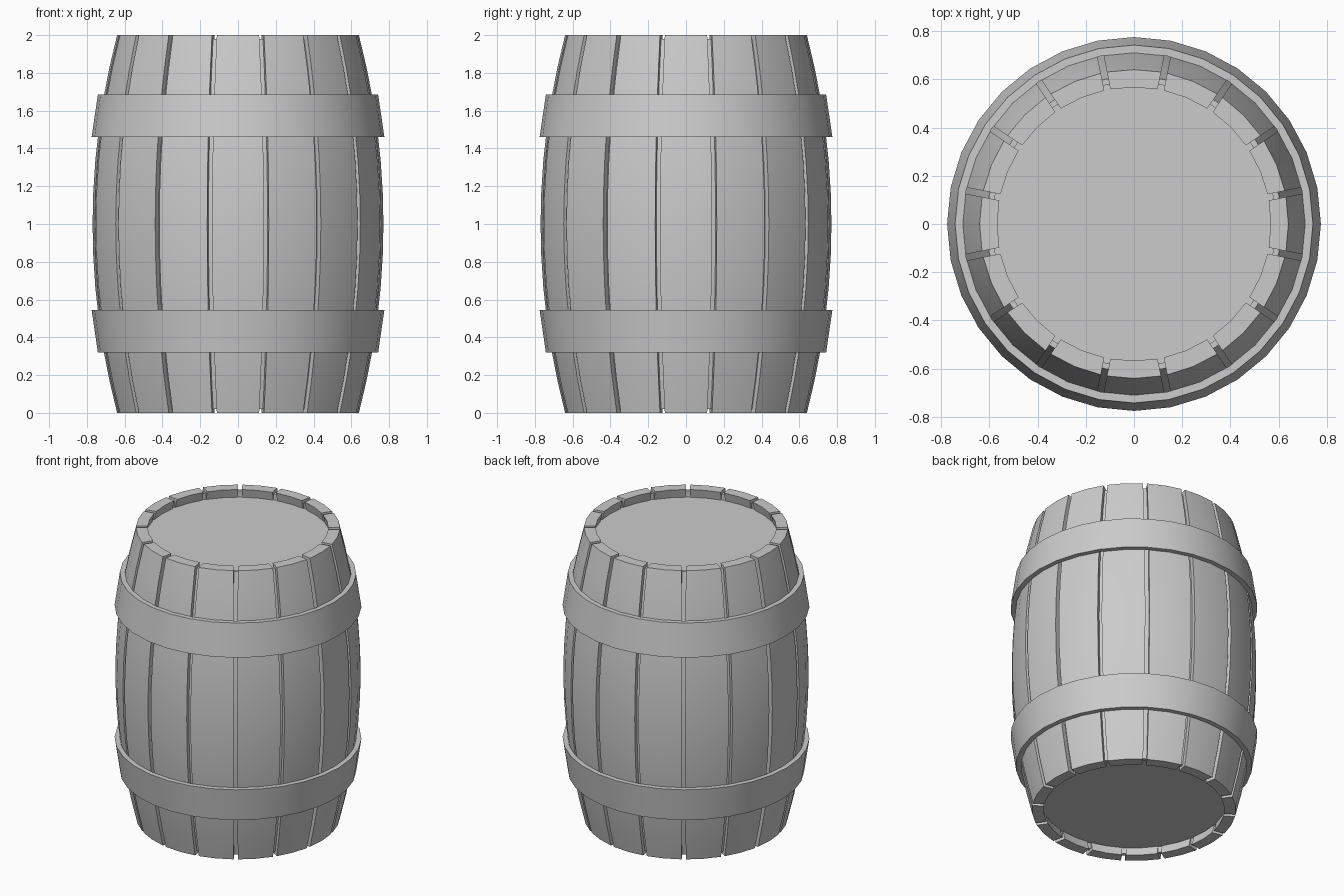
import bpy, bmesh
from math import sin, cos, pi, asin, radians

if "Cube" in bpy.data.objects:
    bpy.data.objects.remove(bpy.data.objects["Cube"])

STAVES = 16
SIDES = 32
RINGS = 12
GAP = 0.026


def bulge(z):
    """Outer barrel radius at height z."""
    return 0.77 - 0.13 * (z - 1) ** 2


def finish(name, bm):
    bmesh.ops.remove_doubles(bm, verts=bm.verts, dist=1e-5)
    bmesh.ops.recalc_face_normals(bm, faces=bm.faces)
    mesh = bpy.data.meshes.new(name)
    bm.to_mesh(mesh)
    bm.free()
    ob = bpy.data.objects.new(name, mesh)
    bpy.context.collection.objects.link(ob)
    bpy.ops.object.select_all(action='DESELECT')
    bpy.context.view_layer.objects.active = ob
    ob.select_set(True)
    bpy.ops.object.shade_smooth_by_angle(angle=radians(30))
    return ob


def lathe(name, profile, closed):
    """Spin an (r, z) profile around the z axis."""
    bm = bmesh.new()
    vs = [bm.verts.new((r, 0, z)) for r, z in profile]
    pairs = list(zip(vs, vs[1:])) + ([(vs[-1], vs[0])] if closed else [])
    es = [bm.edges.new(p) for p in pairs]
    bmesh.ops.spin(bm, geom=vs + es, cent=(0, 0, 0), axis=(0, 0, 1),
                   angle=2 * pi, steps=SIDES, use_duplicate=False)
    return finish(name, bm)


# Staves: curved planks with narrow gaps between them
bm = bmesh.new()
for s in range(STAVES):
    mid = 2 * pi * s / STAVES
    rings = []
    for i in range(RINGS + 1):
        z = 2 * i / RINGS
        ring = []
        for r, order in ((bulge(z), (-1, 0, 1)), (bulge(z) - 0.073, (1, 0, -1))):
            half = pi / STAVES - asin(GAP / 2 / r)
            for k in order:
                a = mid + k * half
                ring.append(bm.verts.new((r * cos(a), r * sin(a), z)))
        rings.append(ring)
    for lo, hi in zip(rings, rings[1:]):
        for j in range(6):
            k = (j + 1) % 6
            bm.faces.new((lo[j], lo[k], hi[k], hi[j]))
    for ring in (rings[0], rings[-1]):
        bm.faces.new((ring[0], ring[1], ring[4], ring[5]))
        bm.faces.new((ring[1], ring[2], ring[3], ring[4]))
finish("staves", bm)

# Inner body: seals the gaps and carries the two recessed lids
zs = [0.02 + 1.96 * i / RINGS for i in range(RINGS + 1)]
wall = [(bulge(z) - 0.033, z) for z in zs]
rim = bulge(0.02) - 0.057
lathe("inner_body", [(0, 0.06), (rim, 0.06), (rim, 0.02)] + wall +
      [(rim, 1.98), (rim, 1.94), (0, 1.94)], False)

# Hoops: tapered bands, mirrored about the middle
upper = [(0.742, 1.46), (0.775, 1.46), (0.742, 1.685), (0.710, 1.685)]
lathe("upper_hoop", upper, True)
lathe("lower_hoop", [(r, 2.005 - z) for r, z in upper], True)
